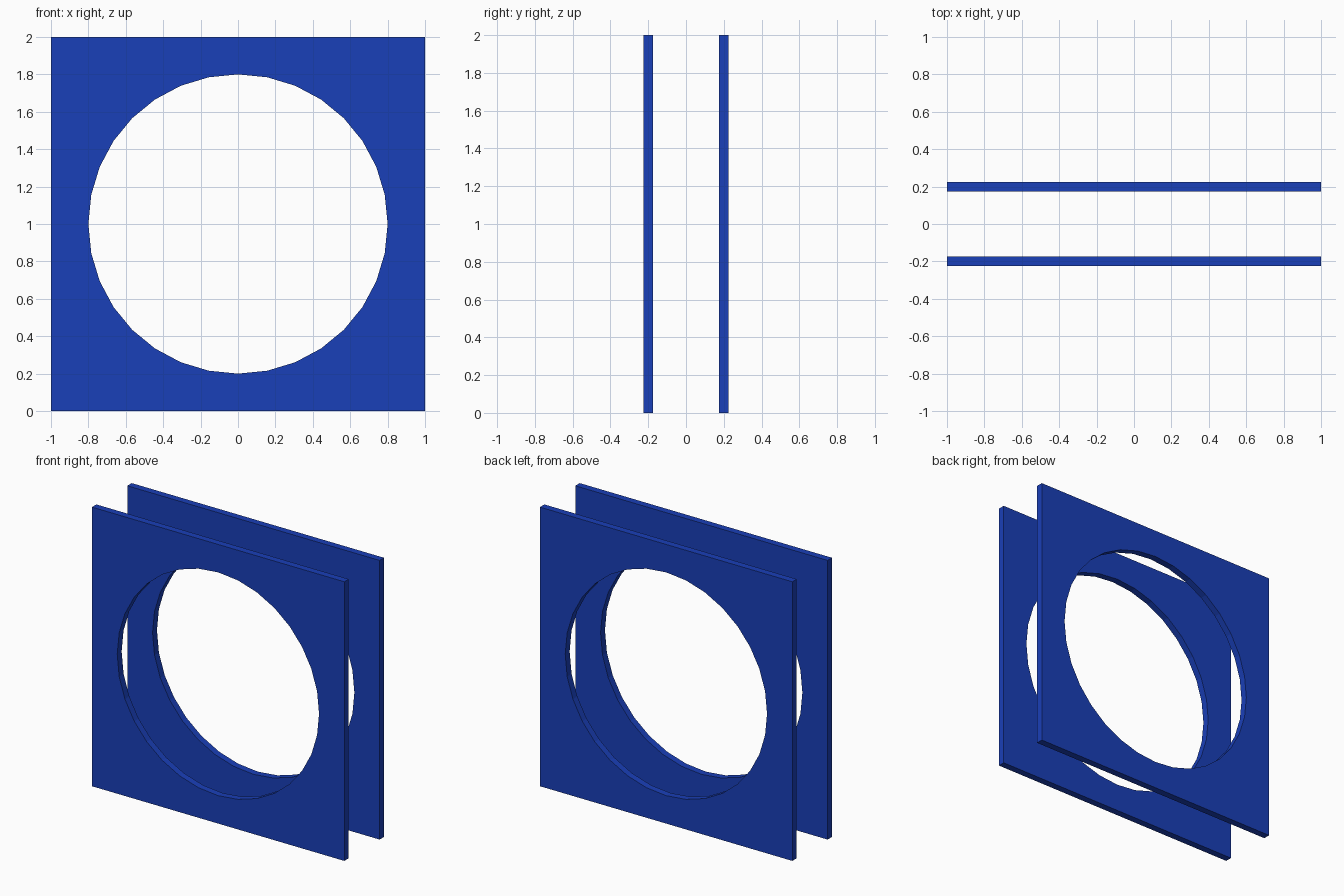
import bpy, bmesh
from math import sin, cos, pi

if "Cube" in bpy.data.objects:
    bpy.data.objects.remove(bpy.data.objects["Cube"])

SIDES, RADIUS, HALF, THICK, OFFSET = 32, 0.8, 1.0, 0.05, 0.2

blue = bpy.data.materials.new("blue")
blue.diffuse_color = (0.01, 0.05, 0.48, 1)
blue.use_nodes = True
blue.node_tree.nodes["Principled BSDF"].inputs["Base Color"].default_value = blue.diffuse_color


def plate(name, y):
    """Square plate with a round 32-sided opening, centred on depth y."""
    bm = bmesh.new()
    loops = []
    for side in (-1, 1):
        inner, outer = [], []
        for i in range(SIDES):
            c, s = cos(2 * pi * i / SIDES), sin(2 * pi * i / SIDES)
            k = HALF / max(abs(c), abs(s))  # push the point out to the square
            d = y + side * THICK / 2
            inner.append(bm.verts.new((RADIUS * c, d, HALF + RADIUS * s)))
            outer.append(bm.verts.new((k * c, d, HALF + k * s)))
        loops += [inner, outer]
    fi, fo, bi, bo = loops
    # front face, outer edge, back face, opening wall
    for a, b in ((fi, fo), (fo, bo), (bo, bi), (bi, fi)):
        for i in range(SIDES):
            j = (i + 1) % SIDES
            bm.faces.new((a[i], b[i], b[j], a[j]))
    bmesh.ops.recalc_face_normals(bm, faces=bm.faces)
    mesh = bpy.data.meshes.new(name)
    bm.to_mesh(mesh)
    bm.free()
    mesh.materials.append(blue)
    bpy.context.collection.objects.link(bpy.data.objects.new(name, mesh))


plate("front_plate", -OFFSET)
plate("back_plate", OFFSET)
